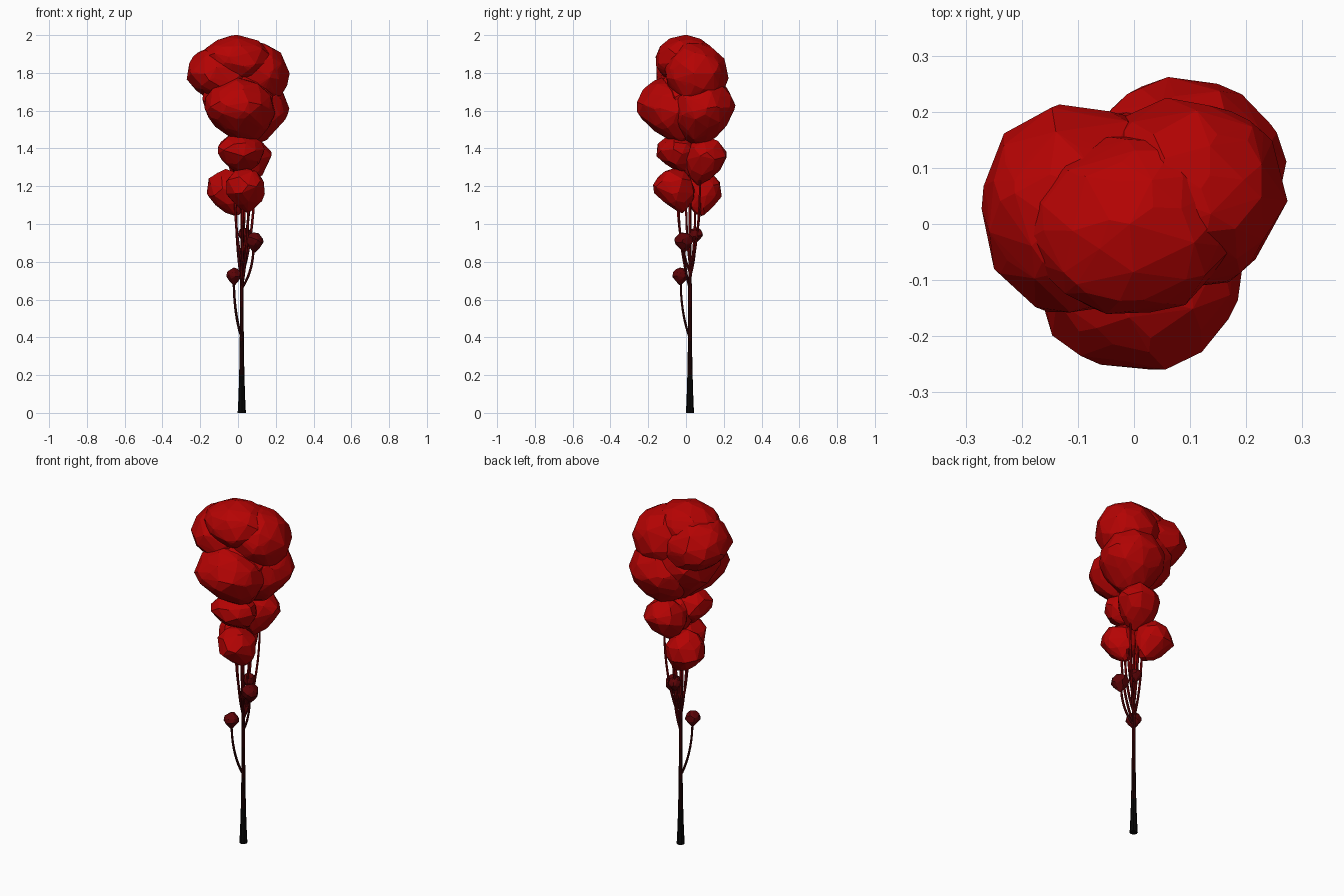
import bpy, bmesh, random
from mathutils import Vector
from mathutils.geometry import interpolate_bezier
from math import cos, sin, tau

if "Cube" in bpy.data.objects:
    bpy.data.objects.remove(bpy.data.objects["Cube"])


def material(name, color):
    m = bpy.data.materials.new(name)
    m.use_nodes = True
    m.diffuse_color = (*color, 1)
    bsdf = m.node_tree.nodes["Principled BSDF"]
    bsdf.inputs["Base Color"].default_value = (*color, 1)
    bsdf.inputs["Roughness"].default_value = 1
    bsdf.inputs["Specular IOR Level"].default_value = 0
    return m


red = material("foliage red", (0.46, 0.001, 0.001))
bud_red = material("bud dark red", (0.105, 0.001, 0.002))
bark = [material("bark black", (0.002, 0.002, 0.002)),
        material("bark dark brown", (0.010, 0.001, 0.001)),
        material("bark brown", (0.025, 0.001, 0.001)),
        material("bark maroon", (0.05, 0.001, 0.002)),
        material("twig dark red", (0.09, 0.001, 0.002)),
        material("twig red", (0.16, 0.001, 0.002)),
        material("twig bright red", (0.26, 0.001, 0.002))]
bark_limits = (0.2, 0.38, 0.56, 0.72, 0.86, 1.0)  # heights where the bark colour changes


def finish(bm, name, mats):
    bmesh.ops.recalc_face_normals(bm, faces=bm.faces)
    mesh = bpy.data.meshes.new(name)
    bm.to_mesh(mesh)
    bm.free()
    for m in mats:
        mesh.materials.append(m)
    obj = bpy.data.objects.new(name, mesh)
    bpy.context.collection.objects.link(obj)
    return obj


def clump(name, center, size, seed, taper=0.2, lean=(0, 0), detail=2, mat=red):
    """Faceted irregular clump, narrowed below and leaning toward its twig."""
    rng = random.Random(seed)
    bm = bmesh.new()
    bmesh.ops.create_icosphere(bm, subdivisions=detail, radius=1)
    for v in bm.verts:
        p = v.co + Vector([rng.uniform(-0.2, 0.2) for _ in range(3)])
        p = p.normalized() * rng.uniform(0.97, 1.07)
        low = max(0, -p.z)
        pinch = 1 - taper * low
        p.x = p.x * pinch + lean[0] * low
        p.y = p.y * pinch + lean[1] * low
        v.co = Vector(center) + Vector([a * b for a, b in zip(p, size)])
    # a convex shell merges the jitter into broad, uneven facets
    hull = bmesh.ops.convex_hull(bm, input=bm.verts)
    inside = [g for g in hull["geom_interior"] if isinstance(g, bmesh.types.BMVert)]
    bmesh.ops.delete(bm, geom=inside, context="VERTS")
    return finish(bm, name, [mat])


def tube(name, path, radii, sides=6):
    """Tapered upright tube coloured by height."""
    bm = bmesh.new()
    rings = []
    for p, r in zip(path, radii):
        rings.append([bm.verts.new((p[0] + r * cos(tau * i / sides),
                                    p[1] + r * sin(tau * i / sides), p[2]))
                      for i in range(sides)])
    for a, b in zip(rings, rings[1:]):
        for i in range(sides):
            j = (i + 1) % sides
            bm.faces.new((a[i], a[j], b[j], b[i]))
    bm.faces.new(rings[0])
    bm.faces.new(rings[-1])
    for f in bm.faces:
        z = f.calc_center_median().z
        f.material_index = sum(z > limit for limit in bark_limits)
    return finish(bm, name, bark)


def twig(name, start, end, radius=0.0075):
    """Thin branch that leaves the trunk at a slant, then rises straight to its clump."""
    a, d = Vector(start), Vector(end)
    rise = Vector((0, 0, (d.z - a.z) * 0.4))
    out = Vector((d.x - a.x, d.y - a.y, 0)) * 0.6
    path = interpolate_bezier(a, a + rise * 0.6 + out, d - rise, d, 10)
    tube(name, path, [radius * (1 - 0.02 * i) for i in range(10)])


# Trunk with flared foot
trunk_heights = (0, 0.03, 0.1, 0.2, 0.3, 0.38, 0.47, 0.56, 0.64, 0.72, 0.79, 0.86, 1.0, 1.12)
trunk_radii = (0.022, 0.02, 0.017, 0.014, 0.012, 0.011, 0.01, 0.01,
               0.01, 0.009, 0.008, 0.008, 0.007, 0.007)
tube("trunk", [(0.02, 0.021, z) for z in trunk_heights], trunk_radii, 8)

# Twigs to the buds and the lower clumps
twig("low_twig", (0.016, 0.016, 0.41), (-0.022, -0.028, 0.7))
twig("bud_twig_front", (0.02, 0.02, 0.66), (0.082, -0.008, 0.88))
twig("bud_twig_back", (0.02, 0.02, 0.72), (0.035, 0.05, 0.93))
ends = [(0.055, -0.04, 1.15), (-0.012, 0.05, 1.15), (0.088, 0.075, 1.26),
        (0.025, -0.045, 1.15), (0.035, 0.08, 1.25), (-0.015, 0.0, 1.15), (0.065, 0.02, 1.26)]
for i, end in enumerate(ends):
    twig(f"upper_twig_{i + 1}", (0.02, 0.02, 0.67 + 0.025 * i), end)

# Buds
clump("low_bud", (-0.022, -0.03, 0.722), (0.041, 0.043, 0.046), 3, 0.6, mat=bud_red)
clump("front_bud", (0.088, -0.012, 0.903), (0.048, 0.051, 0.052), 5, 0.6, mat=bud_red)
clump("back_bud", (0.035, 0.052, 0.94), (0.037, 0.039, 0.04), 8, 0.6, mat=bud_red)

# Lower clumps
clump("lower_clump_front", (0.037, -0.066, 1.176), (0.112, 0.112, 0.117), 11, 0.45, (0.15, 0.4))
clump("lower_clump_back", (-0.06, 0.088, 1.163), (0.112, 0.104, 0.122), 12, 0.4, (0.4, -0.1))

# Middle clumps
clump("middle_clump_front", (0.012, -0.052, 1.375), (0.128, 0.112, 0.104), 21, 0.35, (0.1, 0.25))
clump("middle_clump_back", (0.058, 0.108, 1.335), (0.12, 0.113, 0.125), 22, 0.4, (-0.1, -0.3))
clump("middle_clump_core", (0.025, 0.025, 1.34), (0.08, 0.08, 0.1), 23, 0.4)

# Crown
clump("crown_front", (0.006, -0.081, 1.602), (0.185, 0.178, 0.168), 31, 0.3, (0.2, 0.25), 3)
clump("crown_back", (0.09, 0.092, 1.598), (0.172, 0.168, 0.174), 32, 0.25, (-0.05, -0.2), 3)
clump("crown_right", (0.095, 0.055, 1.785), (0.168, 0.165, 0.172), 33, 0.1, detail=3)
clump("crown_left", (-0.1, 0.028, 1.765), (0.173, 0.187, 0.172), 34, 0.4, (0.45, 0), 3)
clump("crown_top", (-0.005, 0.0, 1.862), (0.183, 0.16, 0.131), 35, 0.1, detail=3)
clump("crown_core", (-0.005, 0.025, 1.65), (0.2, 0.18, 0.205), 36, 0.4, (0.2, 0))
